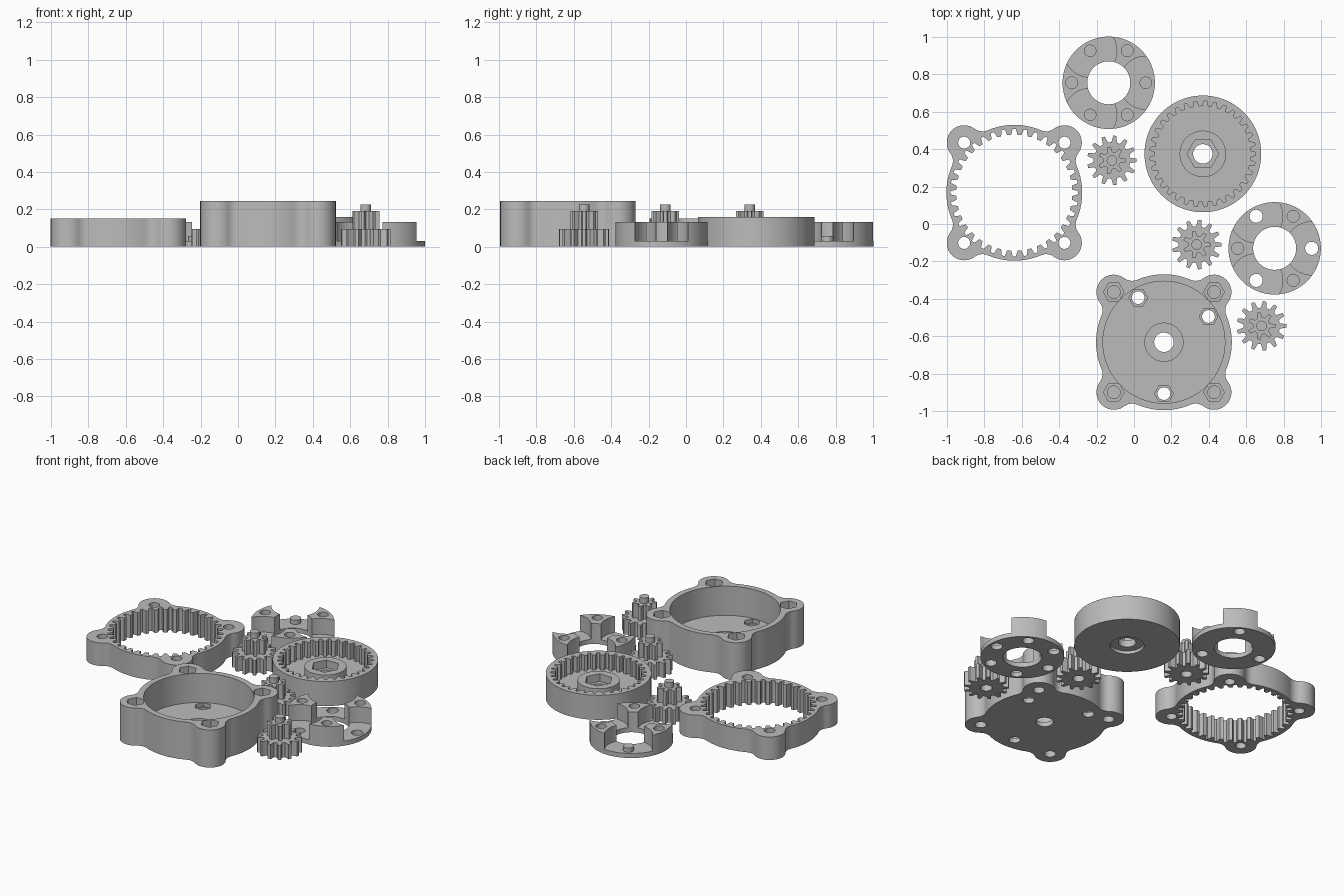
import bpy, bmesh
from math import sin, cos, pi, radians, acos, degrees

cube = bpy.data.objects.get("Cube")
if cube:
    bpy.data.objects.remove(cube, do_unlink=True)

grey = bpy.data.materials.new("plastic_grey")
grey.use_nodes = True
colour = (0.5, 0.5, 0.5, 1)
grey.diffuse_color = colour
grey.node_tree.nodes["Principled BSDF"].inputs["Base Color"].default_value = colour


def polar(r, deg, centre=(0, 0)):
    a = radians(deg)
    return centre[0] + r * cos(a), centre[1] + r * sin(a)


def arc(r, start, end, steps, centre=(0, 0)):
    return [polar(r, start + (end - start) * i / steps, centre) for i in range(steps + 1)]


def circle(r, centre=(0, 0), sides=64):
    return arc(r, 0, 360, sides, centre)[:-1]


def hexagon(r, centre=(0, 0)):
    return circle(r, centre, 6)


def gear(teeth, root, tip):
    """Outline with trapezoid teeth."""
    step = 360 / teeth
    pts = []
    for i in range(teeth):
        for r, f in ((root, -.31), (tip, -.14), (tip, .14), (root, .31)):
            pts.append(polar(r, (i + f) * step))
    return pts


def prism(name, pts, z0, z1):
    bm = bmesh.new()
    face = bm.faces.new([bm.verts.new((x, y, z0)) for x, y in pts])
    ext = bmesh.ops.extrude_face_region(bm, geom=[face])
    top = [v for v in ext["geom"] if isinstance(v, bmesh.types.BMVert)]
    bmesh.ops.translate(bm, verts=top, vec=(0, 0, z1 - z0))
    bmesh.ops.recalc_face_normals(bm, faces=bm.faces)
    mesh = bpy.data.meshes.new(name)
    bm.to_mesh(mesh)
    bm.free()
    mesh.materials.append(grey)
    obj = bpy.data.objects.new(name, mesh)
    bpy.context.collection.objects.link(obj)
    return obj


def combine(obj, pts, z0, z1, operation="DIFFERENCE"):
    """Cut or add a prism, then discard the helper."""
    tool = prism("helper", pts, z0, z1)
    mod = obj.modifiers.new("shape", "BOOLEAN")
    mod.operation, mod.object, mod.solver = operation, tool, "EXACT"
    bpy.context.view_layer.objects.active = obj
    bpy.ops.object.modifier_apply(modifier=mod.name)
    bpy.data.objects.remove(tool, do_unlink=True)


def finish(obj, x, y):
    obj.location = (x, y, 0)
    bpy.ops.object.select_all(action="DESELECT")
    obj.select_set(True)
    bpy.context.view_layer.objects.active = obj
    bpy.ops.object.shade_smooth_by_angle(angle=radians(25))


EAR = .379
BELOW, ABOVE = -.1, .4
ears = [polar(EAR, a) for a in (45, 135, 225, 315)]


def eared_outline(body=.363, ear=.093, fillet=.07):
    """Round body with four ears blended by concave fillets."""
    p, q = body + fillet, ear + fillet
    spread = degrees(acos((p * p + EAR ** 2 - q * q) / (2 * p * EAR)))
    at_ear = degrees(acos((q * q + EAR ** 2 - p * p) / (2 * q * EAR)))
    pts = []
    for mid in (45, 135, 225, 315):
        lo, hi = mid - spread, mid + spread
        reach = 180 - at_ear
        # fillet, ear, fillet, body
        pts += arc(fillet, lo + 180, mid - reach + 180, 8, polar(p, lo))[:-1]
        pts += arc(ear, mid - reach, mid + reach, 24, polar(EAR, mid))[:-1]
        pts += arc(fillet, mid + reach + 180, hi + 180, 8, polar(p, hi))[:-1]
        pts += arc(body, hi, mid + 90 - spread, 16)[:-1]
    return pts


# Open ring gear with bolt ears
ring = prism("fixed_ring_gear", eared_outline(), 0, .15)
combine(ring, gear(36, .31, .342), BELOW, ABOVE)
for e in ears:
    combine(ring, circle(.032, e, 32), BELOW, ABOVE)
finish(ring, -.64, .167)

# Housing cup with nut pockets and floor bolts
housing = prism("housing", eared_outline(), 0, .245)
combine(housing, circle(.326), .055, ABOVE)
combine(housing, circle(.102), .03, ABOVE)
combine(housing, circle(.052), BELOW, ABOVE)
for e in ears:
    combine(housing, hexagon(.055, e), .185, ABOVE)
    combine(housing, circle(.034, e, 32), .175, ABOVE)
    combine(housing, circle(.034, e, 32), BELOW, .165)
for a in (30, 120, 270):
    spot = polar(.275, a)
    combine(housing, hexagon(.05, spot), .03, .16)
    combine(housing, circle(.034, spot, 32), BELOW, .16)
finish(housing, .16, -.632)

# Output ring gear with hexagonal hub
output = prism("output_ring_gear", circle(.312, sides=96), 0, .16)
combine(output, gear(33, .255, .283), .06, ABOVE)
combine(output, circle(.124), .05, .115, "UNION")
combine(output, hexagon(.085), .065, ABOVE)
combine(output, circle(.1), BELOW, .02)
combine(output, circle(.052), BELOW, ABOVE)
finish(output, .368, .375)


# Planet carriers: plate with three posts
def carrier(name, x, y, studs):
    obj = prism(name, circle(.247, sides=96), 0, .133)
    combine(obj, circle(.115), BELOW, ABOVE)
    for a in (0, 120, 240):
        seat, post = polar(.198, a), polar(.198, a + 60)
        combine(obj, circle(.142, seat), .03, ABOVE)
        combine(obj, circle(.032, post, 32), .07, ABOVE)
        combine(obj, circle(.034, post, 32), BELOW, .06)
        if studs:
            combine(obj, circle(.033, seat, 32), .02, .058, "UNION")
        else:
            combine(obj, circle(.035, seat, 32), BELOW, ABOVE)
    finish(obj, x, y)


carrier("carrier_with_studs", -.135, .755, True)
carrier("carrier_with_holes", .752, -.13, False)

# Stepped planet gears with pins
for i, (x, y) in enumerate(((-.118, .34), (.335, -.11), (.682, -.545))):
    planet = prism("planet_gear_%d" % (i + 1), gear(13, .098, .133), 0, .096)
    combine(planet, gear(7, .046, .074), .09, .19, "UNION")
    combine(planet, circle(.028, sides=32), .18, .226, "UNION")
    combine(planet, circle(.034, sides=32), BELOW, .05)
    finish(planet, x, y)
